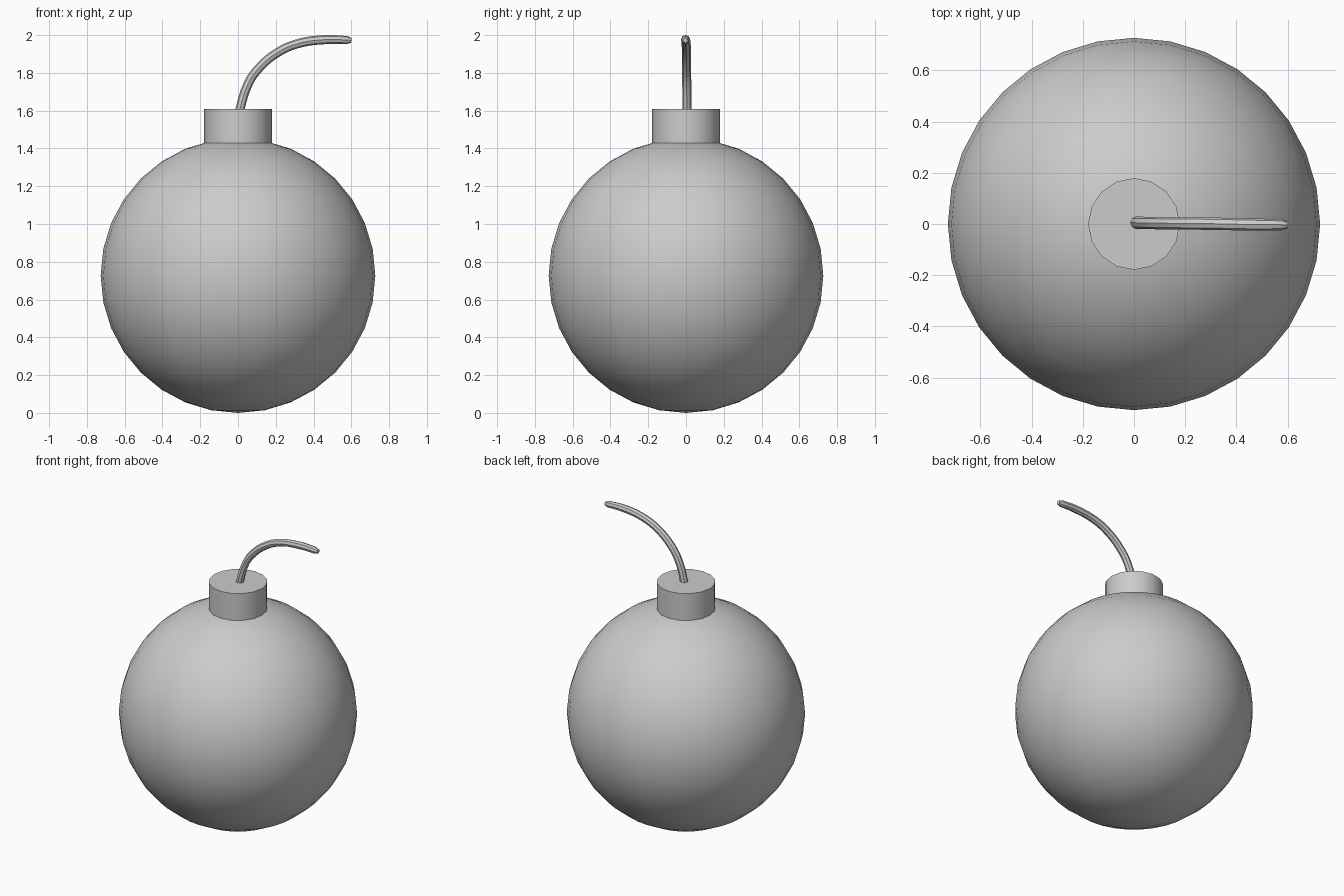
import bpy
import math

cube = bpy.data.objects.get("Cube")
if cube:
    bpy.data.objects.remove(cube, do_unlink=True)

grey = bpy.data.materials.new("plain_grey")
grey.use_nodes = True
colour = (0.6, 0.6, 0.6, 1)
grey.diffuse_color = colour
grey.node_tree.nodes["Principled BSDF"].inputs["Base Color"].default_value = colour


def finish(name):
    """Name, colour and smooth the active object, keeping sharp rims."""
    obj = bpy.context.object
    obj.name = name
    obj.data.materials.clear()
    obj.data.materials.append(grey)
    bpy.ops.object.shade_smooth_by_angle(angle=math.radians(40))


# Round body
radius = 0.727
bpy.ops.mesh.primitive_uv_sphere_add(segments=32, ring_count=16, radius=radius,
                                     location=(0, 0, radius))
finish("round_body")

# Short neck, sunk into the body
neck_top, neck_bottom = 1.61, 1.38
bpy.ops.mesh.primitive_cylinder_add(vertices=16, radius=0.179,
                                    depth=neck_top - neck_bottom,
                                    location=(0, 0, (neck_top + neck_bottom) / 2))
finish("neck")

# Curved fuse with a narrowed tip: x, y, z, thickness
path = [(0.0, 0.005, 1.57, 1), (0.055, 0.004, 1.745, 1), (0.115, 0.003, 1.83, 1),
        (0.205, 0.002, 1.905, 1), (0.31, 0.001, 1.953, 1), (0.46, -0.002, 1.976, 1),
        (0.575, -0.003, 1.974, 0.9), (0.6, -0.003, 1.972, 0.55)]
curve = bpy.data.curves.new("fuse", "CURVE")
curve.dimensions = "3D"
curve.bevel_depth = 0.024
curve.bevel_resolution = 2
curve.resolution_u = 4
curve.use_fill_caps = True
spline = curve.splines.new("BEZIER")
spline.bezier_points.add(len(path) - 1)
for point, (x, y, z, thickness) in zip(spline.bezier_points, path):
    point.co = (x, y, z)
    point.radius = thickness
    point.handle_left_type = point.handle_right_type = "AUTO"
fuse = bpy.data.objects.new("fuse", curve)
bpy.context.collection.objects.link(fuse)
bpy.ops.object.select_all(action="DESELECT")
fuse.select_set(True)
bpy.context.view_layer.objects.active = fuse
bpy.ops.object.convert(target="MESH")
finish("fuse")
